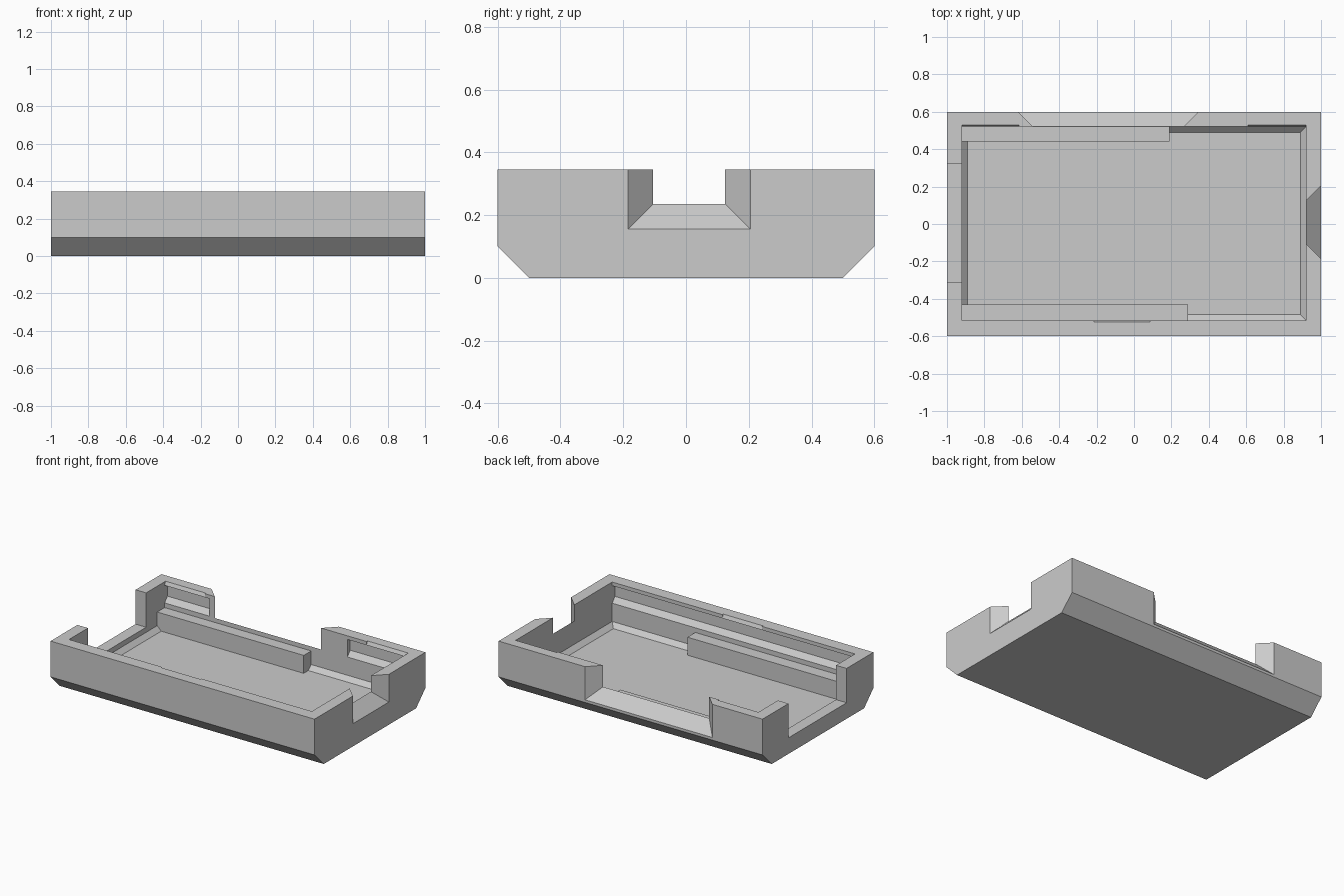
import bpy
import bmesh

cube = bpy.data.objects.get("Cube")
if cube:
    bpy.data.objects.remove(cube, do_unlink=True)

grey = bpy.data.materials.new("plain grey")
grey.use_nodes = True
grey.diffuse_color = (0.6, 0.6, 0.6, 1)
grey.node_tree.nodes["Principled BSDF"].inputs["Base Color"].default_value = (0.6, 0.6, 0.6, 1)


def hull(name, points):
    """Solid convex part from its corner points."""
    bm = bmesh.new()
    for p in points:
        bm.verts.new(p)
    bmesh.ops.convex_hull(bm, input=bm.verts[:])
    bmesh.ops.dissolve_limit(bm, angle_limit=0.01, verts=bm.verts[:], edges=bm.edges[:])
    bmesh.ops.recalc_face_normals(bm, faces=bm.faces[:])
    mesh = bpy.data.meshes.new(name)
    bm.to_mesh(mesh)
    bm.free()
    mesh.materials.append(grey)
    obj = bpy.data.objects.new(name, mesh)
    bpy.context.collection.objects.link(obj)
    return obj


def box(name, xs, ys, zs):
    return hull(name, [(x, y, z) for x in xs for y in ys for z in zs])


def extrude_x(name, profile, xs):
    return hull(name, [(x, y, z) for x in xs for y, z in profile])


def cut(target, cutter):
    cutter.hide_render = True
    mod = target.modifiers.new("cut", 'BOOLEAN')
    mod.operation = 'DIFFERENCE'
    mod.solver = 'EXACT'
    mod.object = cutter
    bpy.context.view_layer.objects.active = target
    bpy.ops.object.modifier_apply(modifier=mod.name)
    bpy.data.objects.remove(cutter, do_unlink=True)


TOP, WALL, EXTRA = 0.345, 0.08, 0.02


def flared(lo, hi, z, inner, to_point):
    """Port opening that widens by 45 degrees toward the outside."""
    points = []
    for depth in (-EXTRA, WALL + EXTRA):
        for h in (z - depth, TOP + 0.1):
            for s in (lo - depth, hi + depth):
                points.append(to_point(s, inner + depth, h))
    return points


# Tray body with long lower edges chamfered
half = [(0.5, 0), (0.6, 0.1), (0.6, TOP)]
tray = extrude_x("tray", half + [(-y, z) for y, z in half], (-1, 1))

# Cavity with a small chamfer around the floor
cavity = []
for inset, z in ((0.03, 0.045), (0, 0.075), (0, TOP + 0.1)):
    for x in (-0.92 + inset, 0.92 - inset):
        for y in (-0.515 + inset, 0.52 - inset):
            cavity.append((x, y, z))
cut(tray, hull("cavity_cutter", cavity))

# Flared openings in the +x end and the back
cut(tray, hull("end_port_cutter",
               flared(-0.105, 0.125, 0.235, 0.92, lambda s, d, h: (d, s, h))))
cut(tray, hull("back_port_cutter",
               flared(-0.54, 0.265, 0.198, 0.52, lambda s, d, h: (s, d, h))))

# Straight wide opening in the -x end
cut(tray, box("wide_port_cutter", (-1.1, -0.9), (-0.31, 0.32), (0.11, TOP + 0.1)))

# Snap grooves along the inner long walls
for side, wall, xs in ((-1, 0.515, (-0.92, 0.92)),
                       (1, 0.52, (-0.92, -0.58)),
                       (1, 0.52, (0.465, 0.92))):
    profile = [(wall - 0.01, 0.19), (wall, 0.2), (wall + 0.03, 0.235),
               (wall + 0.03, 0.32), (wall - 0.01, 0.32)]
    cut(tray, extrude_x("groove_cutter", [(side * y, z) for y, z in profile], xs))

# Small lead-in chamfers on the rim
for side, wall, xs in ((-1, 0.515, (-0.215, 0.085)),
                       (1, 0.52, (-0.92, -0.615)),
                       (1, 0.52, (0.61, 0.92))):
    profile = [(wall - 0.01, 0.3), (wall, 0.322), (wall + 0.01, TOP),
               (wall + 0.01, TOP + 0.05), (wall - 0.01, TOP + 0.05)]
    cut(tray, extrude_x("lead_in_cutter", [(side * y, z) for y, z in profile], xs))

# Support rails on the floor
box("back_rail", (-0.925, 0.19), (0.44, 0.525), (0.035, 0.168))
box("front_rail", (-0.925, 0.29), (-0.52, -0.43), (0.035, 0.168))
